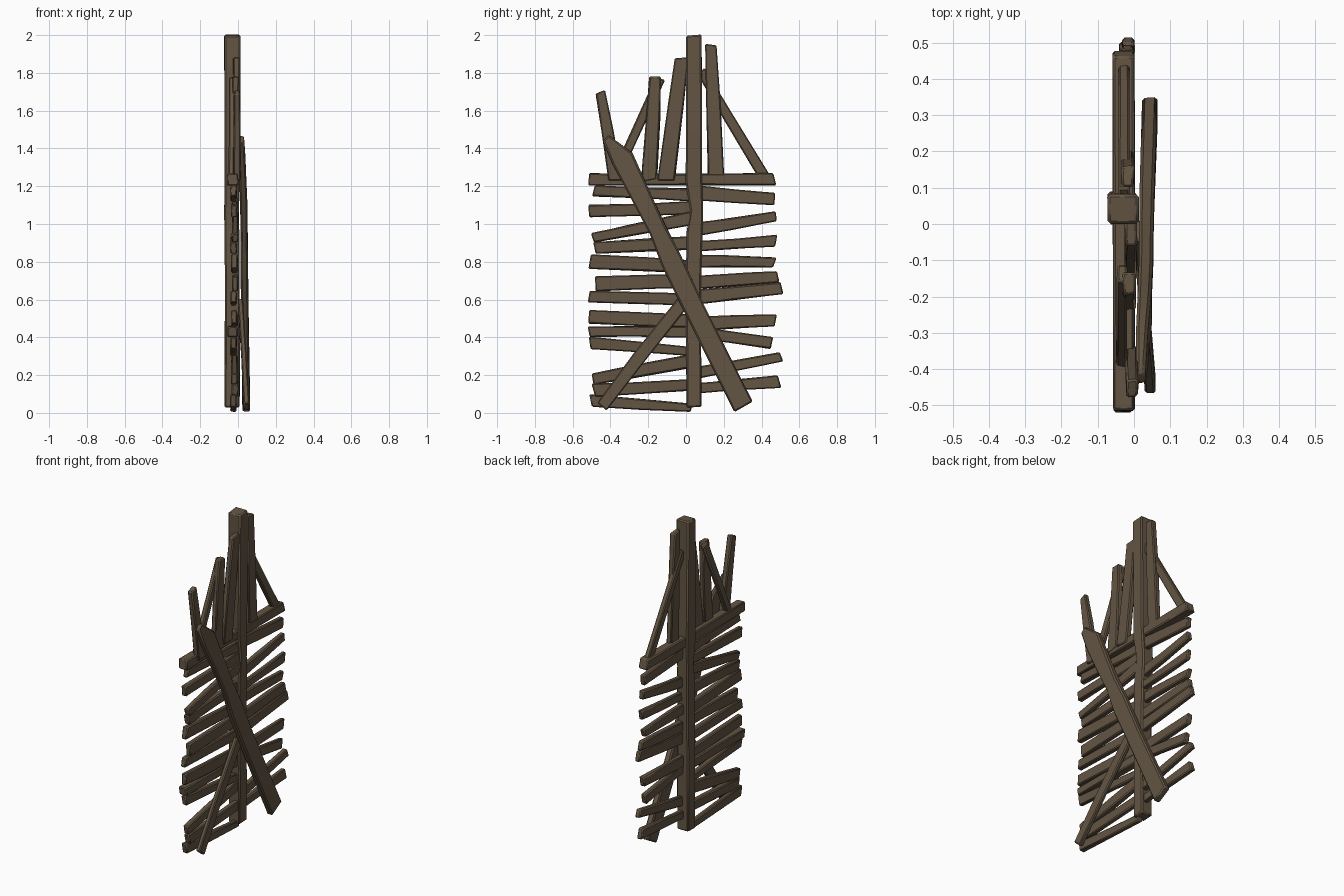
import bpy, bmesh, random
from mathutils import Vector

random.seed(7)
wood = bpy.data.materials.new("weathered brown wood")
wood.diffuse_color = (0.125, 0.09, 0.056, 1)


def plank(name, pts, jitter=0.006, bevel=0.006):
    """Rough board in the YZ plane. pts: (y, z, half width, x back, x front)."""
    bm = bmesh.new()
    P = [Vector((0, p[0], p[1])) for p in pts]
    rings = []
    for i, (y, z, w, xb, xf) in enumerate(pts):
        d = (P[min(i + 1, len(P) - 1)] - P[max(i - 1, 0)]).normalized()
        n = Vector((0, -d.z, d.y))
        skew = random.uniform(-jitter, jitter) * 1.5
        ring = []
        for s, x in ((-1, xb), (1, xb), (1, xf), (-1, xf)):
            off = w + random.uniform(-jitter, jitter) * 0.6
            co = P[i] + n * s * off + d * s * skew
            co.x = x + random.uniform(-jitter, jitter) * 0.4
            ring.append(bm.verts.new(co))
        rings.append(ring)
    for a, b in zip(rings, rings[1:]):
        for k in range(4):
            bm.faces.new((a[k], a[(k + 1) % 4], b[(k + 1) % 4], b[k]))
    bm.faces.new(rings[0][::-1])
    bm.faces.new(rings[-1])
    bmesh.ops.recalc_face_normals(bm, faces=bm.faces)
    me = bpy.data.meshes.new(name)
    bm.to_mesh(me)
    bm.free()
    me.materials.append(wood)
    ob = bpy.data.objects.new(name, me)
    bpy.context.collection.objects.link(ob)
    mod = ob.modifiers.new("worn_edges", 'BEVEL')
    mod.width = bevel
    mod.segments = 1
    mod.limit_method = 'ANGLE'
    bpy.context.view_layer.objects.active = ob
    ob.select_set(True)
    bpy.ops.object.shade_smooth_by_angle(angle=0.6)
    ob.select_set(False)
    return ob


def board(name, y0, z0, y1, z1, w0, w1, xb=-0.04, xf=-0.004):
    """Straight board with a slightly uneven middle."""
    t = random.uniform(0.35, 0.65)
    plank(name, [(y0, z0, w0, xb, xf),
                 (y0 + (y1 - y0) * t, z0 + (z1 - z0) * t, (w0 + w1) / 2, xb, xf),
                 (y1, z1, w1, xb, xf)])


# Tall centre post with a worn kink
plank("centre_post", [
    (0.042, 0.03, 0.041, -0.072, 0.010), (0.040, 0.35, 0.040, -0.070, 0.010),
    (0.040, 0.70, 0.041, -0.070, 0.008), (0.046, 0.95, 0.043, -0.072, 0.008),
    (0.056, 1.07, 0.034, -0.073, 0.004), (0.043, 1.22, 0.043, -0.070, 0.010),
    (0.042, 2.00, 0.041, -0.073, 0.013)], jitter=0.003, bevel=0.008)

# Top rail running full width
board("top_rail", -0.515, 1.235, 0.47, 1.237, 0.031, 0.031, -0.058, 0.002)

# Slats left of the post: outer z, inner z, half widths, outer y
left = [(1.175, 1.155, 0.028, 0.034, -0.49), (1.068, 1.085, 0.034, 0.034, -0.515),
        (0.925, 1.03, 0.026, 0.034, -0.495), (0.875, 0.90, 0.032, 0.034, -0.485),
        (0.80, 0.775, 0.038, 0.034, -0.51), (0.685, 0.70, 0.040, 0.036, -0.48),
        (0.615, 0.60, 0.030, 0.030, -0.515), (0.51, 0.485, 0.036, 0.034, -0.515),
        (0.43, 0.43, 0.029, 0.030, -0.515), (0.37, 0.325, 0.031, 0.026, -0.51),
        (0.18, 0.275, 0.032, 0.034, -0.495), (0.12, 0.15, 0.034, 0.030, -0.49),
        (0.065, 0.027, 0.034, 0.020, -0.505)]
for i, (zo, zi, wo, wi, y) in enumerate(left):
    xb = -0.057 if i == 8 else -0.036 + 0.004 * (i % 3 - 1)
    board(f"left_slat_{i + 1}", y, zo, 0.03, zi, wo, wi, xb, xb + (0.055 if i == 8 else 0.033))

# Slats right of the post
right = [(1.13, 1.165, 0.034, 0.038, 0.47), (1.04, 0.97, 0.027, 0.036, 0.478),
         (0.912, 0.88, 0.030, 0.027, 0.478), (0.798, 0.805, 0.026, 0.034, 0.47),
         (0.722, 0.69, 0.030, 0.033, 0.488), (0.66, 0.615, 0.032, 0.040, 0.508),
         (0.49, 0.47, 0.030, 0.040, 0.475), (0.37, 0.425, 0.032, 0.032, 0.455),
         (0.298, 0.21, 0.026, 0.032, 0.505), (0.166, 0.13, 0.032, 0.026, 0.495)]
for i, (zo, zi, wo, wi, y) in enumerate(right):
    xb = -0.036 + 0.004 * (i % 3 - 1)
    board(f"right_slat_{i + 1}", 0.05, zi, y, zo, wi, wo, xb, xb + 0.033)

# Uneven pickets above the rail
pickets = [(-0.452, 1.70, -0.375, 1.23, 0.026, 0.036, -0.022, 0.012),
           (-0.162, 1.78, -0.195, 1.23, 0.032, 0.042, -0.030, 0.004),
           (-0.135, 1.77, -0.385, 1.23, 0.026, 0.022, -0.048, -0.020),
           (-0.022, 1.88, -0.105, 1.23, 0.036, 0.044, -0.025, 0.008),
           (0.132, 1.95, 0.160, 1.23, 0.028, 0.043, -0.036, 0.000),
           (0.080, 1.81, 0.420, 1.24, 0.026, 0.028, -0.042, -0.012)]
for i, p in enumerate(pickets):
    board(f"picket_{i + 1}", *p)

# Long diagonal brace across the front, split at the top
plank("long_brace", [
    (-0.425, 1.455, 0.022, 0.006, 0.032), (-0.335, 1.345, 0.060, 0.006, 0.040),
    (-0.235, 1.14, 0.053, 0.010, 0.048), (-0.150, 0.97, 0.046, 0.014, 0.050),
    (-0.075, 0.80, 0.056, 0.014, 0.054), (0.05, 0.54, 0.055, 0.016, 0.056),
    (0.305, 0.032, 0.055, 0.022, 0.066)], jitter=0.004, bevel=0.008)

# Short diagonal brace leaning out at the bottom
plank("short_brace", [
    (-0.445, 0.033, 0.032, 0.030, 0.060), (-0.25, 0.29, 0.036, 0.018, 0.044),
    (-0.015, 0.585, 0.036, 0.000, 0.026)], jitter=0.004)
